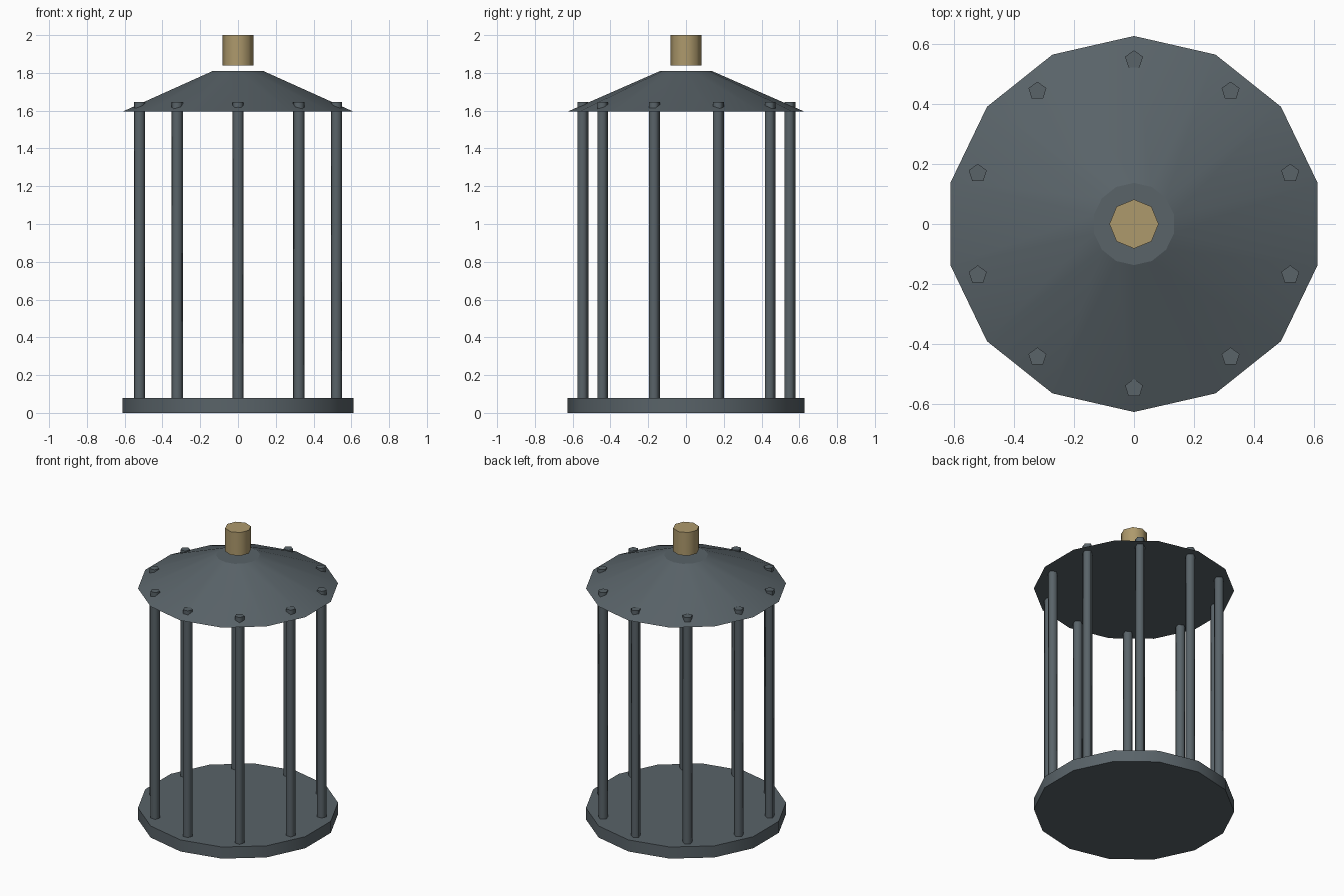
import bpy
from math import sin, cos, tau

if "Cube" in bpy.data.objects:
    bpy.data.objects.remove(bpy.data.objects["Cube"])


def material(name, rgb):
    m = bpy.data.materials.new(name)
    m.diffuse_color = (*rgb, 1.0)
    m.use_nodes = True
    m.node_tree.nodes["Principled BSDF"].inputs["Base Color"].default_value = m.diffuse_color
    return m


iron = material("dark_iron", (0.10, 0.125, 0.14))
brass = material("dull_brass", (0.42, 0.32, 0.15))


def frustum(name, sides, r1, r2, z0, z1, mat, x=0.0, y=0.0):
    """Low-sided cylinder or cone with smooth walls and flat caps."""
    bpy.ops.mesh.primitive_cone_add(vertices=sides, radius1=r1, radius2=r2,
                                    depth=z1 - z0, location=(x, y, (z0 + z1) / 2))
    ob = bpy.context.object
    ob.name = name
    ob.data.materials.append(mat)
    for p in ob.data.polygons:
        p.use_smooth = abs(p.normal.z) < 0.99
    return ob


# Base plate and roof, both 14-sided
frustum("base_plate", 14, 0.627, 0.627, 0.0, 0.08, iron)
frustum("roof", 14, 0.627, 0.137, 1.595, 1.81, iron)

# Ring of ten five-sided bars, poking slightly through the roof
for i in range(10):
    a = tau * i / 10
    frustum(f"bar_{i + 1}", 5, 0.0315, 0.0315, 0.07, 1.645, iron,
            0.548 * sin(a), 0.548 * cos(a))

# Top knob, floating just above the roof
frustum("top_knob", 8, 0.082, 0.082, 1.84, 2.0, brass)
